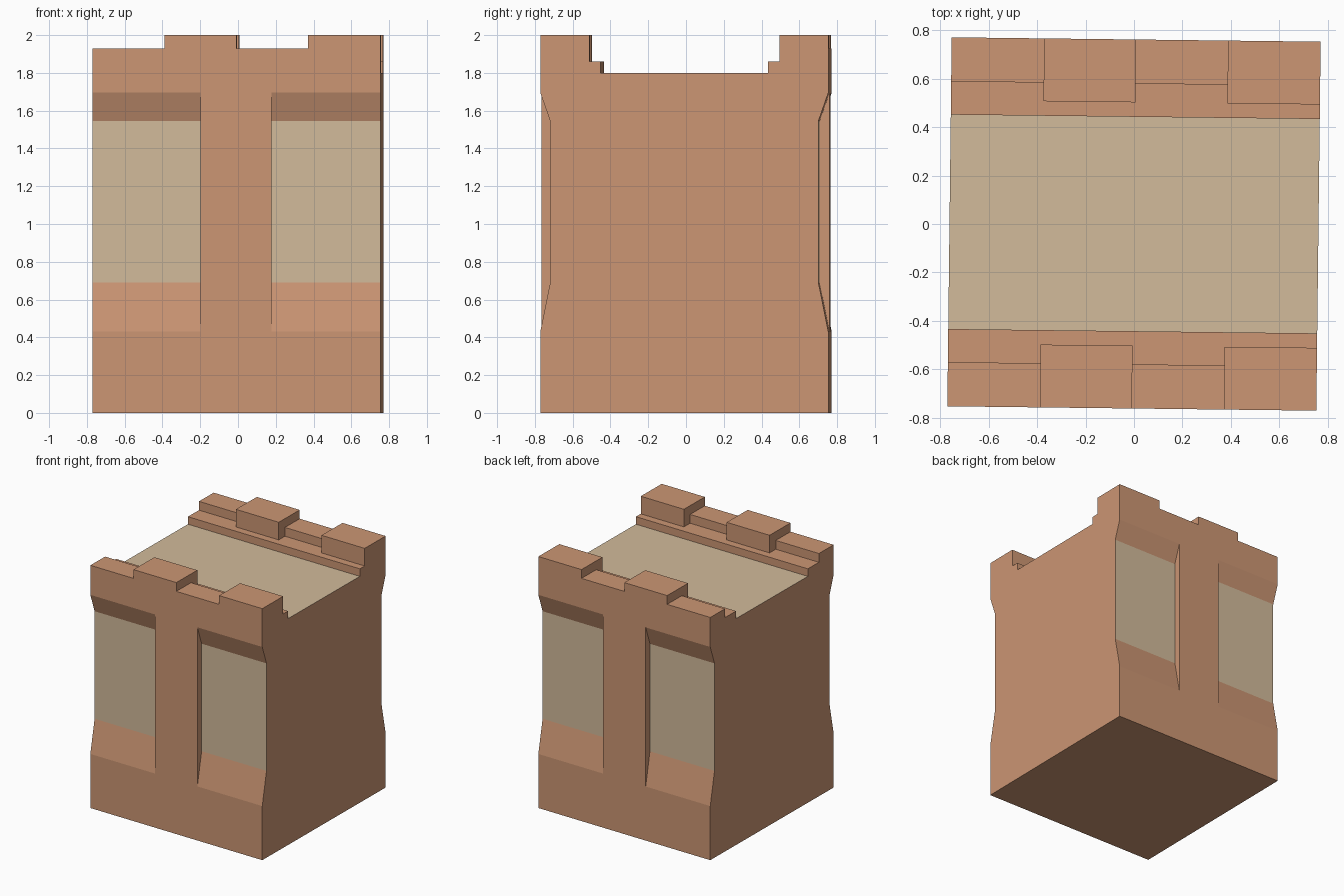
import bpy, bmesh

if "Cube" in bpy.data.objects:
    bpy.data.objects.remove(bpy.data.objects["Cube"])

HALF = 0.7625      # half width of the square tower block
TURN = -0.0118     # the block is turned very slightly about z


def material(name, rgb):
    m = bpy.data.materials.new(name)
    m.diffuse_color = (*rgb, 1)
    m.use_nodes = True
    m.node_tree.nodes["Principled BSDF"].inputs["Base Color"].default_value = m.diffuse_color
    return m


def prism(name, profile, x0, x1):
    """Extrude a (y, z) profile along x."""
    bm = bmesh.new()
    a = [bm.verts.new((x0, y, z)) for y, z in profile]
    b = [bm.verts.new((x1, y, z)) for y, z in profile]
    bm.faces.new(a)
    bm.faces.new(b)
    for i in range(len(a)):
        j = (i + 1) % len(a)
        bm.faces.new((a[i], a[j], b[j], b[i]))
    bmesh.ops.recalc_face_normals(bm, faces=bm.faces)
    me = bpy.data.meshes.new(name)
    bm.to_mesh(me)
    bm.free()
    ob = bpy.data.objects.new(name, me)
    bpy.context.collection.objects.link(ob)
    return ob


def mirrored(half):
    """Complete a half profile by mirroring it in y."""
    return half + [(-y, z) for y, z in reversed(half)]


# Solid tower block
tower = prism("tower_block", mirrored([(HALF, 0), (HALF, 2)]), -HALF, HALF)

# Stepped channel for the roof floor and the walkway ledges
cutters = [prism("roof_cutter",
                 mirrored([(0.443, 1.80), (0.443, 1.86), (0.503, 1.86), (0.503, 2.2)]), -1, 1)]

# Low gaps between the battlements
for x0, x1 in ((-1, -0.38), (0, 0.38)):
    cutters.append(prism("gap_cutter",
                         mirrored([(0.58, 1.86), (0.58, 1.93), (1, 1.93), (1, 2.2)]), x0, x1))

# Recessed panels either side of the centre pillars, front and back
for s in (-1, 1):
    panel = [(s * y, z) for y, z in
             ((1, 0.43), (HALF, 0.43), (0.71, 0.69), (0.71, 1.545), (HALF, 1.695), (1, 1.695))]
    for x0, x1 in ((-1, -0.19), (0.187, 1)):
        cutters.append(prism("panel_cutter", panel, x0, x1))

# Apply the cuts
bpy.context.view_layer.objects.active = tower
for c in cutters:
    mod = tower.modifiers.new("cut", 'BOOLEAN')
    mod.operation = 'DIFFERENCE'
    mod.solver = 'EXACT'
    mod.object = c
    bpy.ops.object.modifier_apply(modifier=mod.name)
for c in cutters:
    bpy.data.objects.remove(c)

# Colours: plaster on the roof floor and recessed panels, clay elsewhere
tower.data.materials.clear()
tower.data.materials.append(material("clay", (0.604, 0.305, 0.174)))
tower.data.materials.append(material("plaster", (0.645, 0.497, 0.328)))
for p in tower.data.polygons:
    floor = p.normal.z > 0.9 and abs(p.center.z - 1.80) < 0.01
    panel = abs(p.normal.y) > 0.99 and abs(abs(p.center.y) - 0.71) < 0.01
    p.material_index = int(floor or panel)
    p.use_smooth = False

tower.rotation_euler.z = TURN
